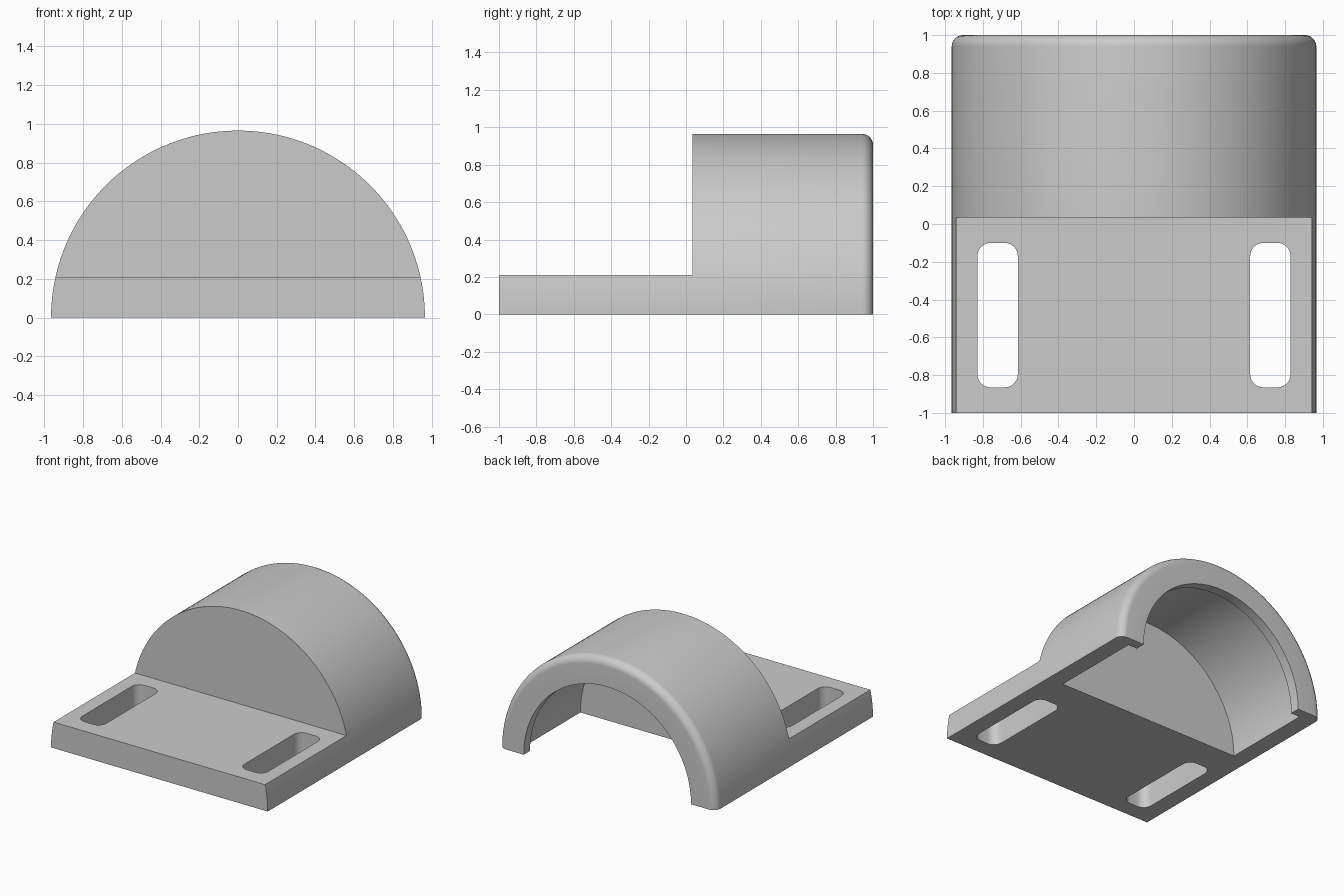
import bpy, bmesh, math

if "Cube" in bpy.data.objects:
    bpy.data.objects.remove(bpy.data.objects["Cube"])

R, INNER, LIP = 0.965, 0.825, 0.745      # outer wall, cavity and lip radii
WALL_Y, CAVITY_Y, LIP_Y = 0.035, 0.165, 0.92
PLATE_Z, FILLET = 0.21, 0.06

grey = bpy.data.materials.new("light_grey")
grey.diffuse_color = (0.6, 0.6, 0.6, 1)
grey.use_nodes = True
grey.node_tree.nodes["Principled BSDF"].inputs["Base Color"].default_value = grey.diffuse_color


def make_object(name, bm):
    bmesh.ops.recalc_face_normals(bm, faces=bm.faces[:])
    mesh = bpy.data.meshes.new(name)
    bm.to_mesh(mesh)
    bm.free()
    mesh.materials.append(grey)
    obj = bpy.data.objects.new(name, mesh)
    bpy.context.collection.objects.link(obj)
    return obj


# Half-circle angles, with stops exactly at the plate's top edge
a0 = math.asin(PLATE_Z / R)
low, mid = 6, 72
angles = [a0 * i / low for i in range(low)]
angles += [a0 + (math.pi - 2 * a0) * i / mid for i in range(mid + 1)]
angles += [math.pi - a0 + a0 * i / low for i in range(1, low + 1)]
n = len(angles)

# Shell cross-section as (radius, y): outer wall, rounded rear rim, lip, cavity
profile = [(R, WALL_Y)]
for i in range(9):
    t = math.pi / 2 * i / 8
    profile.append((R - FILLET + FILLET * math.cos(t), 1 - FILLET + FILLET * math.sin(t)))
profile += [(LIP, 1), (LIP, LIP_Y), (INNER, LIP_Y), (INNER, CAVITY_Y)]

bm = bmesh.new()


def ring(r, y):
    return [bm.verts.new((r * math.cos(a), y, r * math.sin(a))) for a in angles]


rings = [ring(r, y) for r, y in profile]
for p, q in zip(rings, rings[1:]):
    for i in range(n - 1):
        bm.faces.new((p[i], p[i + 1], q[i + 1], q[i]))

# Front wall above the plate, and the back of that wall inside the cavity
first, hi = rings[0], n - 1 - low
bm.faces.new(first[low:hi + 1])
bm.faces.new(rings[-1])

# Mounting plate with sides following the outer arc
front = {i: bm.verts.new((R * math.cos(angles[i]), -1, R * math.sin(angles[i])))
         for i in list(range(low + 1)) + list(range(hi, n))}
for i in list(range(low)) + list(range(hi, n - 1)):
    bm.faces.new((front[i], front[i + 1], first[i + 1], first[i]))
bm.faces.new(list(front.values()))
bm.faces.new((front[low], front[hi], first[hi], first[low]))

# Flat underside around the open cavity
bm.faces.new([front[0]] + [r[0] for r in rings] + [r[-1] for r in reversed(rings)] + [front[n - 1]])
body = make_object("half_round_housing", bm)


# Rounded slots through the plate
def slot_cutter(side):
    cx, cy, hx, hy, rad = side * 0.722, -0.4825, 0.107, 0.3825, 0.07
    cut = bmesh.new()
    pts = []
    for k, (sx, sy) in enumerate([(1, 1), (-1, 1), (-1, -1), (1, -1)]):
        for i in range(9):
            a = math.pi / 2 * (k + i / 8)
            pts.append((cx + sx * (hx - rad) + rad * math.cos(a),
                        cy + sy * (hy - rad) + rad * math.sin(a)))
    bottom = [cut.verts.new((x, y, -0.1)) for x, y in pts]
    top = [cut.verts.new((x, y, 0.4)) for x, y in pts]
    cut.faces.new(bottom)
    cut.faces.new(top)
    for i in range(len(pts)):
        j = (i + 1) % len(pts)
        cut.faces.new((bottom[i], bottom[j], top[j], top[i]))
    obj = make_object("slot_cutter", cut)
    obj.hide_render = True
    return obj


bpy.context.view_layer.objects.active = body
body.select_set(True)
for side in (-1, 1):
    cutter = slot_cutter(side)
    mod = body.modifiers.new("slot", 'BOOLEAN')
    mod.operation, mod.solver, mod.object = 'DIFFERENCE', 'EXACT', cutter
    bpy.ops.object.modifier_apply(modifier=mod.name)
    bpy.data.objects.remove(cutter)

bpy.ops.object.shade_smooth_by_angle(angle=math.radians(30))
